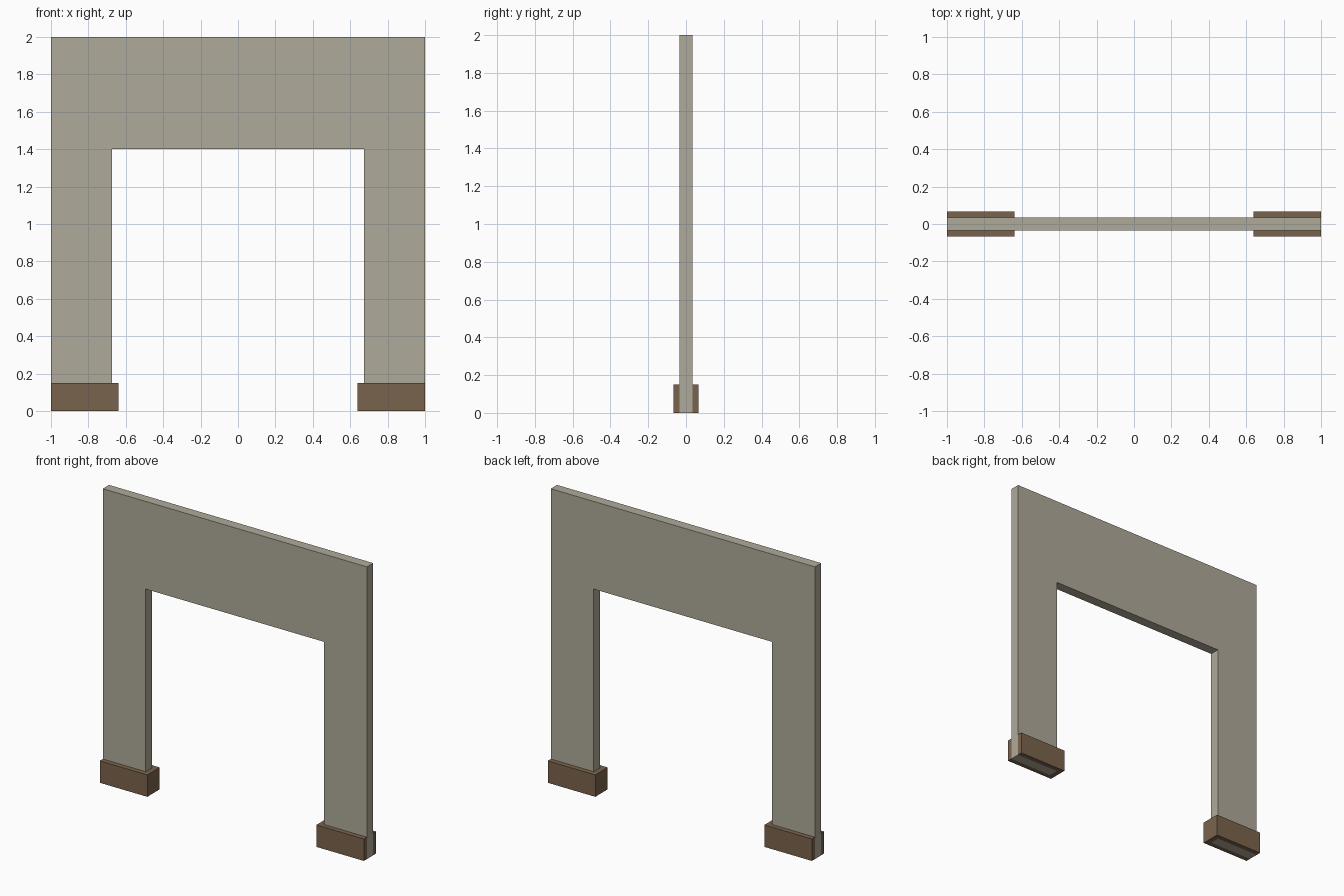
import bpy
import bmesh

if "Cube" in bpy.data.objects:
    bpy.data.objects.remove(bpy.data.objects["Cube"])


def material(name, rgb):
    m = bpy.data.materials.new(name)
    m.diffuse_color = (*rgb, 1.0)
    m.use_nodes = True
    m.node_tree.nodes["Principled BSDF"].inputs["Base Color"].default_value = m.diffuse_color
    return m


def extrude_profile(name, points, depth, mat):
    """Extrude a closed 3D outline along a vector into a solid object."""
    bm = bmesh.new()
    face = bm.faces.new([bm.verts.new(p) for p in points])
    res = bmesh.ops.extrude_face_region(bm, geom=[face], use_keep_orig=True)
    moved = [g for g in res["geom"] if isinstance(g, bmesh.types.BMVert)]
    bmesh.ops.translate(bm, verts=moved, vec=depth)
    bmesh.ops.recalc_face_normals(bm, faces=bm.faces)
    mesh = bpy.data.meshes.new(name)
    bm.to_mesh(mesh)
    bm.free()
    mesh.materials.append(mat)
    obj = bpy.data.objects.new(name, mesh)
    bpy.context.collection.objects.link(obj)
    return obj


plaster = material("plaster beige", (0.43, 0.40, 0.32))
wood = material("skirting brown", (0.195, 0.127, 0.074))

WALL = 0.034   # half wall thickness
BASE = 0.067   # half skirting thickness
JAMB = 0.675   # half opening width
INNER = 0.64   # inner face of the skirting

# Wall with a doorway
outline = [(-1, 0), (-JAMB, 0), (-JAMB, 1.4), (JAMB, 1.4),
           (JAMB, 0), (1, 0), (1, 2), (-1, 2)]
extrude_profile("doorway_wall", [(x, -WALL, z) for x, z in outline],
                (0, 2 * WALL, 0), plaster)

# Skirting wrapping each jamb on three sides, open at the wall end
wrap = [(1, -BASE), (1, -WALL), (JAMB, -WALL), (JAMB, WALL),
        (1, WALL), (1, BASE), (INNER, BASE), (INNER, -BASE)]
for side, s in (("left", -1), ("right", 1)):
    extrude_profile(side + "_skirting", [(s * x, y, 0) for x, y in wrap],
                    (0, 0, 0.15), wood)
